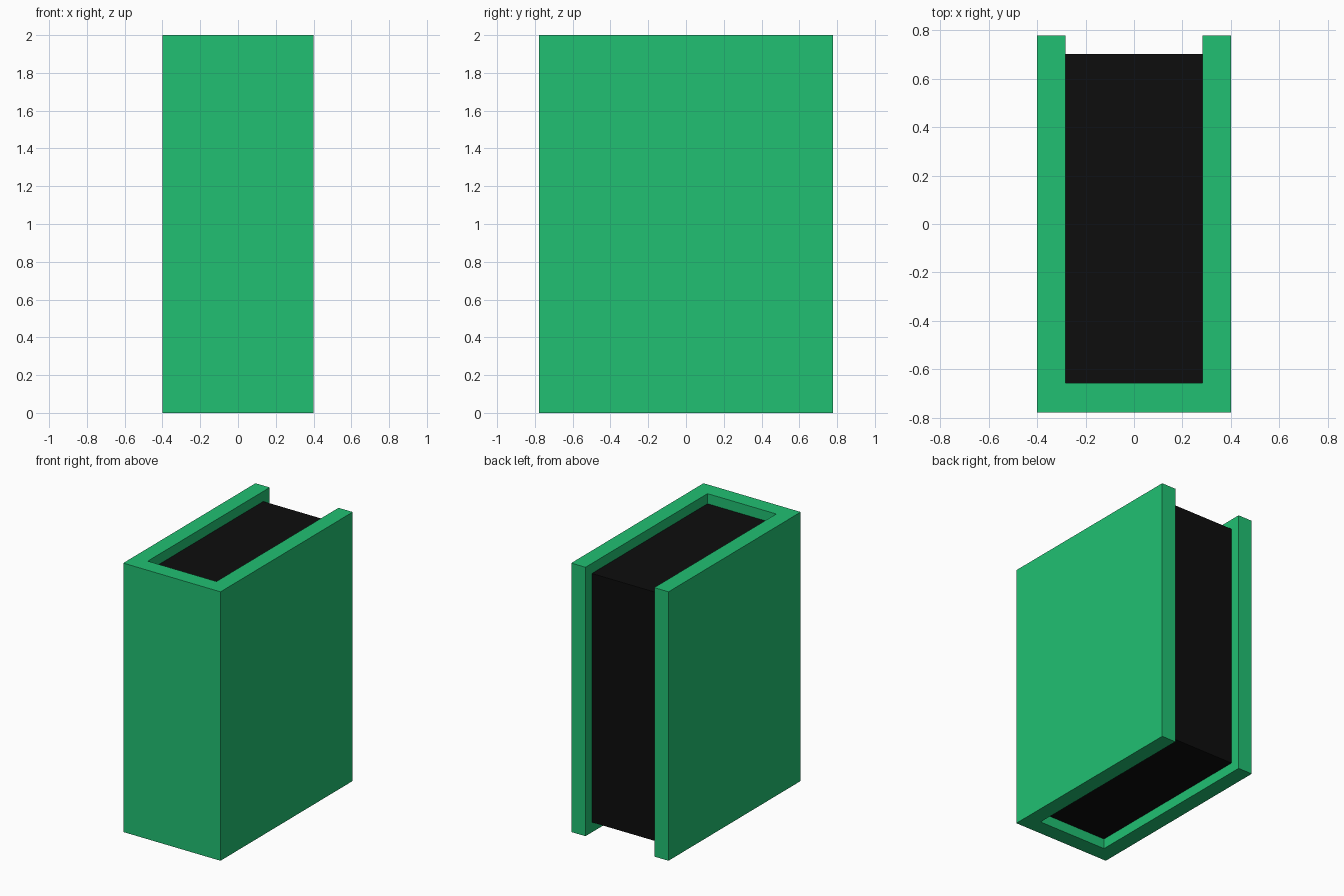
import bpy
import bmesh

if "Cube" in bpy.data.objects:
    bpy.data.objects.remove(bpy.data.objects["Cube"])

HALF_W, HALF_D, HEIGHT = 0.4, 0.777, 2.0
BOARD = 0.117          # cover board thickness
INSET = 0.075          # how far the pages sit inside the cover


def material(name, colour):
    mat = bpy.data.materials.new(name)
    mat.diffuse_color = colour
    mat.use_nodes = True
    mat.node_tree.nodes["Principled BSDF"].inputs["Base Color"].default_value = mat.diffuse_color
    return mat


def extrude_profile(name, points, z0, z1, mat):
    """Extrude a closed xy outline from z0 up to z1."""
    bm = bmesh.new()
    face = bm.faces.new([bm.verts.new((x, y, z0)) for x, y in points])
    top = bmesh.ops.extrude_face_region(bm, geom=[face])["geom"]
    verts = [g for g in top if isinstance(g, bmesh.types.BMVert)]
    bmesh.ops.translate(bm, verts=verts, vec=(0, 0, z1 - z0))
    bmesh.ops.recalc_face_normals(bm, faces=bm.faces)
    mesh = bpy.data.meshes.new(name)
    bm.to_mesh(mesh)
    bm.free()
    mesh.materials.append(mat)
    obj = bpy.data.objects.new(name, mesh)
    bpy.context.collection.objects.link(obj)
    return obj


green = material("cover_green", (0.015, 0.53, 0.17, 1))
black = material("page_black", (0.004, 0.004, 0.004, 1))

# Cover: spine at the front, two boards running back
inner_w = HALF_W - BOARD
inner_y = -HALF_D + 0.12
half = [(HALF_W, -HALF_D), (HALF_W, HALF_D), (inner_w, HALF_D), (inner_w, inner_y)]
outline = half + [(-x, y) for x, y in reversed(half)]
extrude_profile("cover", outline, 0, HEIGHT, green)

# Page block set between the boards
back_y = HALF_D - INSET
pages = [(inner_w, inner_y), (inner_w, back_y), (-inner_w, back_y), (-inner_w, inner_y)]
extrude_profile("pages", pages, INSET, HEIGHT - INSET, black)
